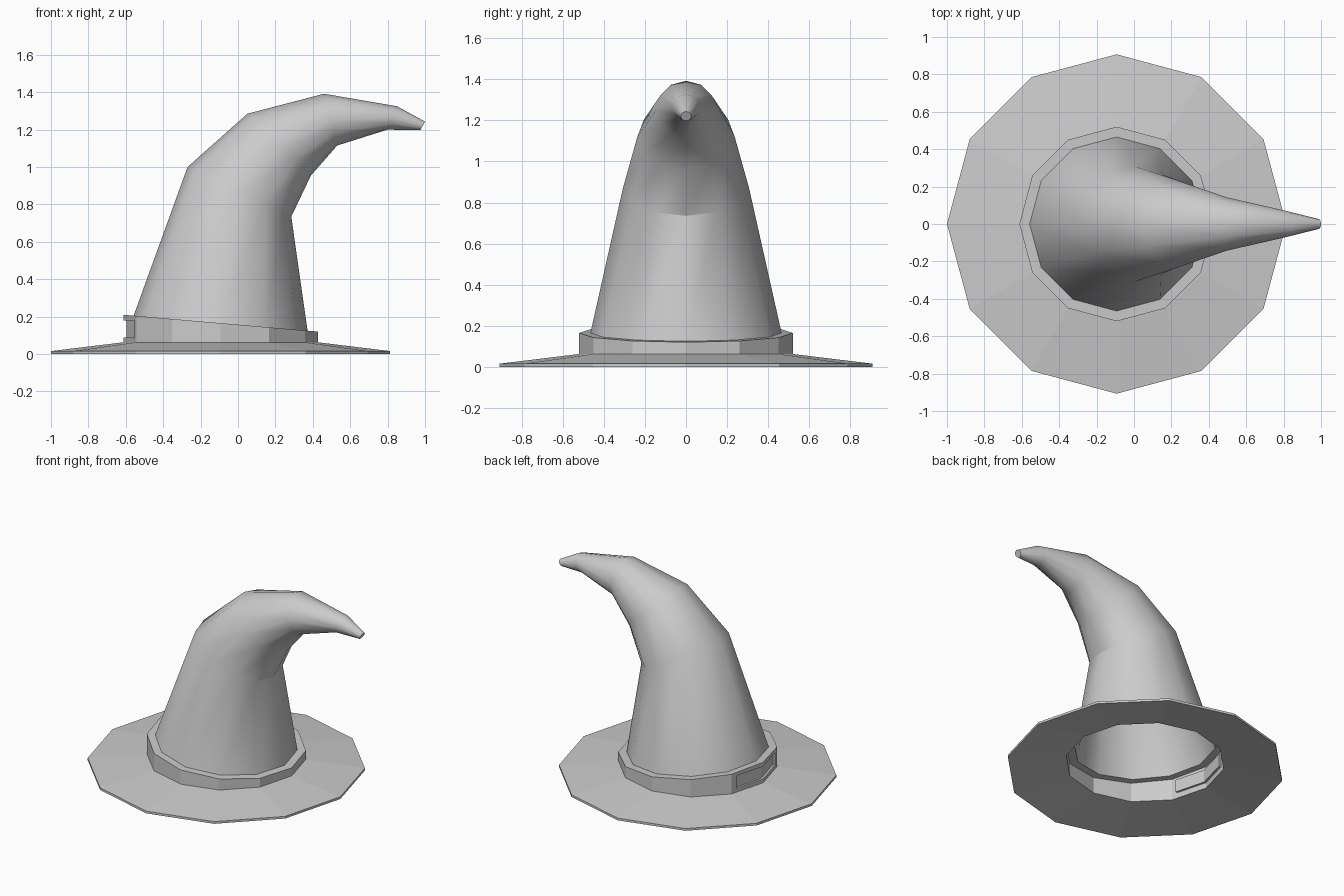
import bpy, bmesh
from math import sin, cos, pi, radians
from mathutils import Vector

SIDES = 12
CENTRE_X = -0.093          # axis of the brim, band and crown base

if "Cube" in bpy.data.objects:
    bpy.data.objects.remove(bpy.data.objects["Cube"], do_unlink=True)

grey = bpy.data.materials.new("felt_grey")
grey.use_nodes = True
grey.diffuse_color = (0.6, 0.6, 0.6, 1)
grey.node_tree.nodes["Principled BSDF"].inputs["Base Color"].default_value = (0.6, 0.6, 0.6, 1)


def finish(bm, name, smooth=False):
    mesh = bpy.data.meshes.new(name)
    bm.to_mesh(mesh)
    bm.free()
    obj = bpy.data.objects.new(name, mesh)
    bpy.context.collection.objects.link(obj)
    mesh.materials.append(grey)
    if smooth:
        bpy.ops.object.select_all(action="DESELECT")
        obj.select_set(True)
        bpy.context.view_layer.objects.active = obj
        bpy.ops.object.shade_smooth_by_angle(angle=radians(30.5))
    return obj


def flat_ring(radius, height):
    """Ring around the hat axis; height is a function of x."""
    ring = []
    for i in range(SIDES):
        a = 2 * pi * i / SIDES
        x = CENTRE_X + radius * cos(a)
        ring.append(Vector((x, radius * sin(a), height(x))))
    return ring


def tilted_ring(outer, inner):
    """Circle whose diameter joins the outer and inner profile points."""
    o, n = Vector((outer[0], 0, outer[1])), Vector((inner[0], 0, inner[1]))
    mid, half = (o + n) / 2, (n - o) / 2
    side = Vector((0, half.length, 0))
    return [mid + half * cos(2 * pi * i / SIDES) + side * sin(2 * pi * i / SIDES)
            for i in range(SIDES)]


def loft(bm, rings, closed=False):
    loops = [[bm.verts.new(p) for p in ring] for ring in rings]
    pairs = list(zip(loops, loops[1:])) + ([(loops[-1], loops[0])] if closed else [])
    for low, high in pairs:
        for i in range(SIDES):
            j = (i + 1) % SIDES
            bm.faces.new((low[i], low[j], high[j], high[i]))
    return loops


def band_top(x):
    return 0.21 - 0.0865 * (x + 0.61)


# Brim: thin shallow cone with a hole
bm = bmesh.new()
profile = [(0.907, 0), (0.907, 0.016), (0.52, 0.063), (0.52, 0.05)]
loft(bm, [flat_ring(r, lambda x, z=z: z) for r, z in profile], closed=True)
bmesh.ops.recalc_face_normals(bm, faces=bm.faces)
finish(bm, "brim")

# Hat band: faceted wall with a sloping top and a shallow recess on the -x side
BAND_LOW, RECESS_LOW, RECESS_HIGH, RECESS_HALF, RECESS_DEPTH = 0.06, 0.09, 0.18, 0.22, 0.016
bm = bmesh.new()
corners = flat_ring(0.52, lambda x: BAND_LOW)
inner = flat_ring(0.465, band_top)
recess = []


def wall(a, b, levels):
    made = []
    for low, high in zip(levels, levels[1:]):
        pts = [(a, low), (b, low), (b, high), (a, high)]
        verts = [bm.verts.new((p.x, p.y, band_top(p.x) if z is None else z)) for p, z in pts]
        made.append(bm.faces.new(verts))
    return made


for i in range(SIDES):
    j = (i + 1) % SIDES
    a, b = corners[i], corners[j]
    if SIDES // 2 in (i, j):
        # split the two rear-facing sides where the recess ends
        t = (RECESS_HALF - abs(a.y)) / (abs(b.y) - abs(a.y))
        m = a.lerp(b, t)
        levels = [BAND_LOW, RECESS_LOW, RECESS_HIGH, None]
        near, far = ((m, b), (a, m)) if j == SIDES // 2 else ((a, m), (m, b))
        recess.append(wall(*near, levels)[1])
        wall(*far, [BAND_LOW, None])
    else:
        wall(a, b, [BAND_LOW, None])
    top = [Vector((p.x, p.y, band_top(p.x))) for p in (a, b)]
    bm.faces.new([bm.verts.new(p) for p in (top[0], top[1], inner[j], inner[i])])
bmesh.ops.remove_doubles(bm, verts=bm.verts, dist=0.0001)
pushed = bmesh.ops.extrude_face_region(bm, geom=recess)
bmesh.ops.translate(bm, vec=(RECESS_DEPTH, 0, 0),
                    verts=[v for v in pushed["geom"] if isinstance(v, bmesh.types.BMVert)])
bmesh.ops.delete(bm, geom=[f for f in recess if f.is_valid], context="FACES_ONLY")
finish(bm, "hat_band")

# Crown: tapering tube that bends over toward +x, open at the base
outer_curve = [(-0.27, 1.0), (0.05, 1.285), (0.46, 1.392), (0.85, 1.325), (1.0, 1.243)]
inner_curve = [(0.285, 0.735), (0.39, 0.955), (0.53, 1.115), (0.80, 1.20), (0.975, 1.197)]
rings = [flat_ring(0.465, band_top)]
# tilted rings start on the -x side, so shift them to line up with the base
for o, n in zip(outer_curve, inner_curve):
    rings.append(tilted_ring(o, n))
bm = bmesh.new()
loops = loft(bm, rings)
bm.faces.new(loops[-1])
finish(bm, "crown", smooth=True)
